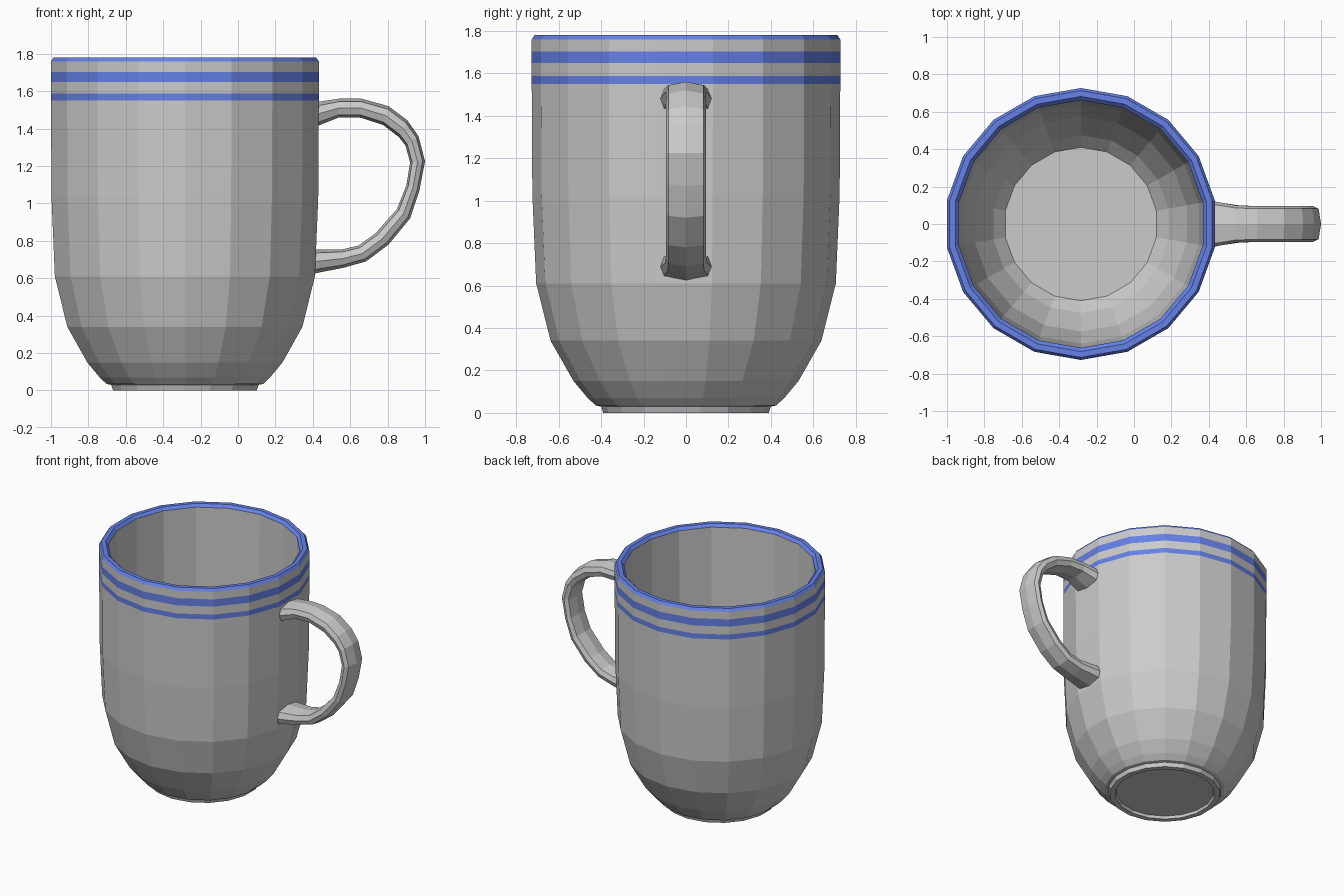
import bpy, bmesh
from math import cos, sin, pi

CX, SIDES = -0.284, 18


def make_object(name, bm, mats=()):
    bmesh.ops.recalc_face_normals(bm, faces=bm.faces)
    me = bpy.data.meshes.new(name)
    bm.to_mesh(me)
    bm.free()
    for m in mats:
        me.materials.append(m)
    ob = bpy.data.objects.new(name, me)
    bpy.context.collection.objects.link(ob)
    return ob


def bridge(bm, a, b, mat=0):
    n = len(a)
    for i in range(n):
        j = (i + 1) % n
        bm.faces.new((a[i], a[j], b[j], b[i])).material_index = mat


grey = bpy.data.materials.new("grey_glaze")
grey.diffuse_color = (0.8, 0.8, 0.8, 1)
blue = bpy.data.materials.new("blue_glaze")
blue.diffuse_color = (0.13, 0.22, 0.8, 1)

# Cup: profile (radius, z, material of the band above), foot to rim to inner floor
profile = [
    (0.345, 0.02, 0), (0.352, 0.0, 0), (0.39, 0.0, 0), (0.40, 0.03, 0),
    (0.425, 0.035, 0), (0.463, 0.07, 0), (0.53, 0.15, 0), (0.638, 0.34, 0),
    (0.706, 0.61, 0), (0.724, 1.03, 0),
    (0.727, 1.55, 1), (0.727, 1.587, 0), (0.727, 1.648, 1), (0.727, 1.703, 0),
    (0.727, 1.76, 1), (0.713, 1.78, 1), (0.682, 1.78, 1), (0.662, 1.76, 0),
    (0.657, 1.03, 0), (0.64, 0.63, 0), (0.575, 0.37, 0), (0.475, 0.19, 0), (0.41, 0.12, 0),
]
bm = bmesh.new()
rings = []
for r, z, _ in profile:
    angles = [(k + 0.5) * 2 * pi / SIDES for k in range(SIDES)]
    rings.append([bm.verts.new((CX + r * cos(a), r * sin(a), z)) for a in angles])
for k in range(len(rings) - 1):
    bridge(bm, rings[k], rings[k + 1], profile[k][2])
bm.faces.new(rings[0])
bm.faces.new(rings[-1])
make_object("cup", bm, (grey, blue))

# Handle: outer (x, z), inner (x, z) and half width at each station
stations = [
    (0.40, 1.54, 0.40, 1.405, 0.122), (0.44, 1.545, 0.44, 1.42, 0.119),
    (0.54, 1.56, 0.54, 1.46, 0.10), (0.66, 1.56, 0.65, 1.46, 0.095),
    (0.805, 1.52, 0.775, 1.42, 0.095), (0.905, 1.445, 0.86, 1.355, 0.095),
    (0.965, 1.36, 0.895, 1.31, 0.095), (1.0, 1.225, 0.92, 1.22, 0.095),
    (0.97, 1.07, 0.90, 1.095, 0.095), (0.92, 0.92, 0.85, 0.97, 0.095),
    (0.805, 0.78, 0.735, 0.84, 0.095), (0.685, 0.69, 0.645, 0.775, 0.095),
    (0.56, 0.655, 0.56, 0.755, 0.10), (0.43, 0.63, 0.43, 0.753, 0.119),
    (0.39, 0.62, 0.39, 0.755, 0.122),
]
# Section: (side, depth from outer to inner)
section = [(0, 0), (0.86, 0.16), (1, 0.5), (0.86, 0.86),
           (0, 1), (-0.86, 0.86), (-1, 0.5), (-0.86, 0.16)]
bm = bmesh.new()
rings = []
for ox, oz, ix, iz, w in stations:
    rings.append([bm.verts.new((ox + (ix - ox) * t, s * w, oz + (iz - oz) * t))
                  for s, t in section])
for a, b in zip(rings, rings[1:]):
    bridge(bm, a, b)
bm.faces.new(rings[0])
bm.faces.new(rings[-1])
make_object("handle", bm)
